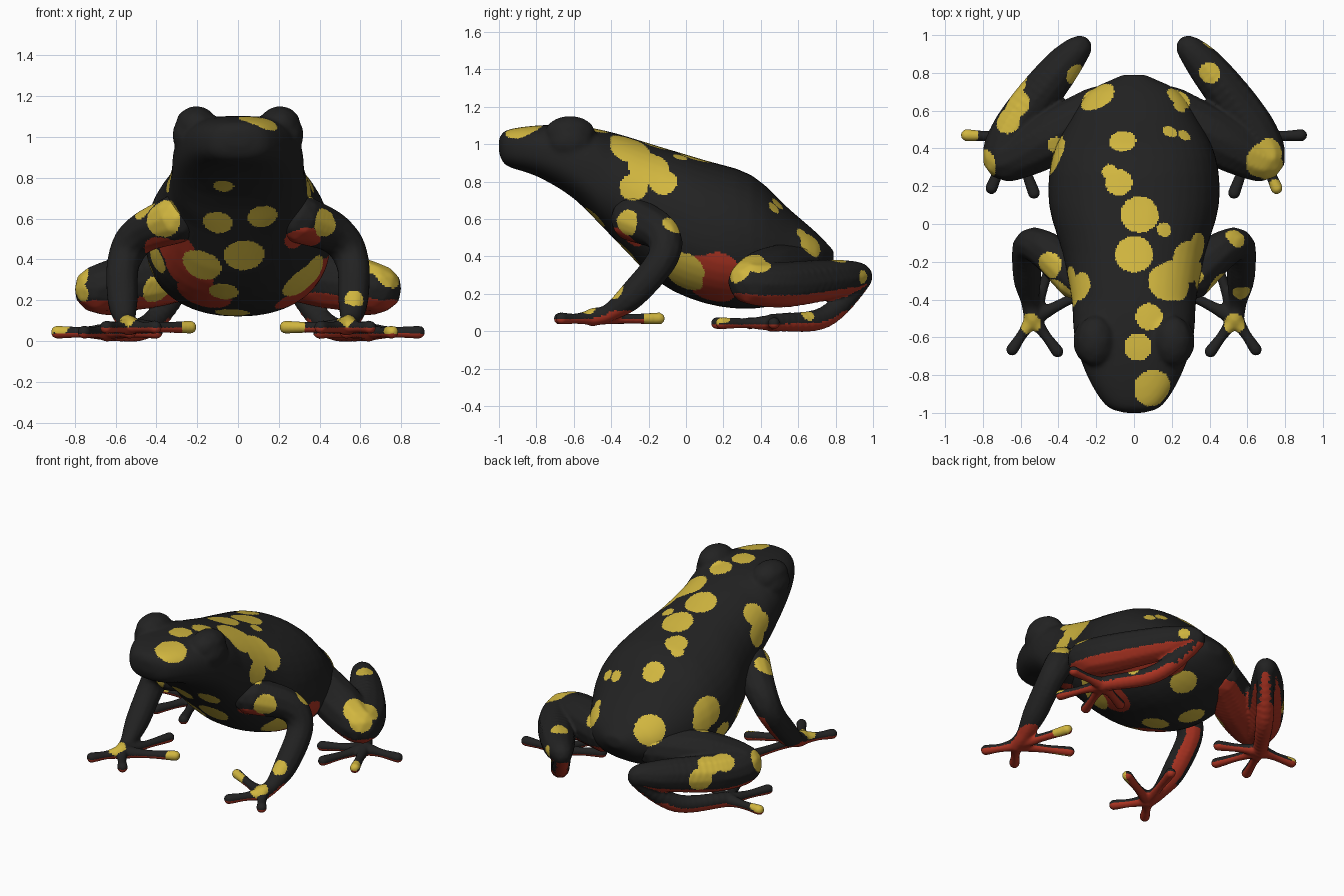
import bpy, bmesh, math
from mathutils import Vector, Matrix
from mathutils.bvhtree import BVHTree

if "Cube" in bpy.data.objects:
    bpy.data.objects.remove(bpy.data.objects["Cube"])


def material(name, rgb):
    m = bpy.data.materials.new(name)
    m.diffuse_color = (*rgb, 1)
    m.use_nodes = True
    m.node_tree.nodes["Principled BSDF"].inputs["Base Color"].default_value = m.diffuse_color
    return m


MATS = [material("black_skin", (0.016, 0.016, 0.016)),
        material("yellow_spots", (0.64, 0.47, 0.05)),
        material("red_underside", (0.42, 0.034, 0.016))]


def spline(points, steps):
    """Smooth curve through points of any dimension."""
    p = [Vector(q) for q in points]
    p = [2 * p[0] - p[1]] + p + [2 * p[-1] - p[-2]]
    out = [p[1]]
    for a, b, c, d in zip(p, p[1:], p[2:], p[3:]):
        for k in range(1, steps + 1):
            t = k / steps
            out.append(0.5 * (2 * b + (c - a) * t + (2 * a - 5 * b + 4 * c - d) * t * t
                              + (3 * b - a - 3 * c + d) * t ** 3))
    return out


def ball(bm, centre, radii):
    m = Matrix.Translation(centre) @ Matrix.Diagonal((*radii, 1))
    bmesh.ops.create_icosphere(bm, subdivisions=2, radius=1, matrix=m)


def finish(bm, name, voxel, smooth):
    """Fuse overlapping pieces into one smooth skin."""
    bmesh.ops.recalc_face_normals(bm, faces=bm.faces)
    raw = bpy.data.meshes.new(name + "_raw")
    bm.to_mesh(raw)
    bm.free()
    ob = bpy.data.objects.new(name, raw)
    bpy.context.collection.objects.link(ob)
    r = ob.modifiers.new("fuse", 'REMESH')
    r.mode, r.voxel_size = 'VOXEL', voxel
    s = ob.modifiers.new("soften", 'SMOOTH')
    s.factor, s.iterations = 0.5, smooth
    dg = bpy.context.evaluated_depsgraph_get()
    me = bpy.data.meshes.new_from_object(ob.evaluated_get(dg))
    ob.modifiers.clear()
    ob.data = me
    bpy.data.meshes.remove(raw)
    me.name = name
    for m in MATS:
        me.materials.append(m)
    me.polygons.foreach_set("use_smooth", [True] * len(me.polygons))
    return ob


# Body and head: rings of (y, bottom, top, half width)
STATIONS = [(-1, .955, 1.03, .05), (-.96, .885, 1.075, .15), (-.8, .83, 1.1, .25),
            (-.6, .71, 1.1, .315), (-.4, .51, 1.065, .33), (-.15, .265, .99, .38),
            (.1, .15, .915, .45), (.35, .12, .835, .435), (.55, .165, .655, .34),
            (.7, .25, .525, .24), (.79, .36, .43, .06)]
bm = bmesh.new()
rings, N = [], 40
for y, lo, hi, w in spline(STATIONS, 3):
    mid = lo + (hi - lo) * 0.47
    e = 0.78 if y < -.45 else 0.9        # the head is boxier
    ring = []
    for k in range(N):
        a = 2 * math.pi * k / N
        c, s = math.cos(a), math.sin(a)
        x = w * math.copysign(abs(c) ** e, c)
        h = (hi - mid if s > 0 else mid - lo) * math.copysign(abs(s) ** e, s)
        ring.append(bm.verts.new((x, y, mid + h)))
    rings.append(ring)
for r0, r1 in zip(rings, rings[1:]):
    for k in range(N):
        bm.faces.new((r0[k], r0[(k + 1) % N], r1[(k + 1) % N], r1[k]))
bm.faces.new(rings[0])
bm.faces.new(rings[-1])
# Eye bulges
for sx in (-1, 1):
    ball(bm, (sx * .205, -.62, 1.06), (.105, .14, .095))
    ball(bm, (sx * .245, -.62, 1.01), (.08, .12, .09))
parts = [finish(bm, "body", .0105, 18)]

# Limb centre lines (x, y, z, radius) and toe tips (x, y), for the right side
ARM = [(.3, -.28, .6, .125), (.48, -.13, .52, .1), (.56, -.125, .39, .085),
       (.565, -.28, .2, .077), (.55, -.41, .1, .05), (.535, -.5, .075, .05)]
FINGERS = [(.405, -.675), (.645, -.665), (.235, -.345), (.42, -.145)]
LEG = [(.2, .6, .34, .13), (.45, .45, .305, .15), (.68, .345, .26, .118),
       (.61, .53, .25, .125), (.4, .81, .28, .105), (.285, .935, .28, .06),
       (.44, .74, .075, .06), (.64, .46, .045, .05)]
TOES = [(.885, .47), (.755, .19), (.53, .165), (.4, .34)]


def build_limb(name, sx, main, tips, z):
    bm = bmesh.new()
    for x, y, h, r in spline(main, 9):
        ball(bm, (sx * x, y, h), (r, r, r))
    px, py, pz, _ = main[-1]
    for x, y in tips:
        knuckle = ((px + x) / 2, (py + y) / 2, z, .029)
        for qx, qy, qz, r in spline([(px, py, pz, .045), knuckle, (x, y, z, .034)], 8):
            ball(bm, (sx * qx, qy, qz), (r, r, r))
    return finish(bm, name, .01, 4)


for side, sx in (("left", -1), ("right", 1)):
    parts.append(build_limb(side + "_arm", sx, ARM, FINGERS, .068))
    parts.append(build_limb(side + "_leg", sx, LEG, TOES, .043))

# Patches are projected onto the skin from a view's direction
verts, polys = [], []
for ob in parts:
    n = len(verts)
    verts += [v.co.copy() for v in ob.data.vertices]
    polys += [[i + n for i in p.vertices] for p in ob.data.polygons]
tree = BVHTree.FromPolygons(verts, polys)
RAYS = {"top": lambda a, b: ((a, b, 3), (0, 0, -1)),
        "below": lambda a, b: ((a, b, -3), (0, 0, 1)),
        "front": lambda a, b: ((a, -3, b), (0, 1, 0)),
        "right": lambda a, b: ((3, a, b), (-1, 0, 0)),
        "left": lambda a, b: ((-3, a, b), (1, 0, 0))}


def project(spots, view, radius, points):
    for a, b in points:
        o, d = RAYS[view](a, b)
        hit, normal, _, _ = tree.ray_cast(Vector(o), Vector(d))
        if hit:
            spots.append((hit, normal, radius * radius))


def inside(c, n, spots):
    return any((c - h).length_squared < r2 and n.dot(m) > -.1 for h, m, r2 in spots)


yellow, red = [], []
# Spots on the back, head, thighs and hands
project(yellow, "top", .1, [(.1, -.87), (0, -.16), (.03, .05), (.17, -.31),
                            (.69, .33), (-.2, .68), (-.42, .36)])
project(yellow, "top", .072, [(.02, -.65), (.08, -.49), (-.08, .22), (-.06, .44),
                              (.24, .67), (-.67, .55), (-.45, -.22), (-.62, .64)])
project(yellow, "top", .057, [(.53, -.53), (-.55, -.53), (.54, -.07), (.4, .8),
                              (-.31, .79), (-.88, .47), (.755, .18)])
project(yellow, "top", .04, [(.16, -.03), (-.13, .28), (.19, .49)])
# Spots on the flanks
project(yellow, "right", .11, [(-.3, .98), (-.2, .88), (-.01, .29)])
project(yellow, "right", .075, [(-.12, .8), (-.28, .77), (.28, .33), (.38, .36),
                                (-.15, .07)])
project(yellow, "right", .037, [(.47, .66), (.62, .52), (.95, .29), (.65, .09)])
project(yellow, "left", .075, [(-.3, .8), (-.33, .92), (-.36, .86), (.4, .5),
                               (.23, .36), (.72, .27), (.32, .3)])
# Spots on the chest, belly and inner fingers
project(yellow, "front", .1, [(-.38, .6), (.03, .42), (.36, .33), (-.18, .37)])
project(yellow, "front", .073, [(-.1, .58), (.12, .61), (-.07, .24), (.43, .58),
                                (-.4, .25), (-.4, .4), (.26, .07)])
project(yellow, "front", .05, [(-.07, .76), (-.23, .07), (.57, .21), (-.77, .24)])
project(yellow, "below", .085, [(-.03, .17), (-.15, .38), (.1, .6)])
# Red patches on the chest and groin
project(red, "front", .14, [(-.32, .46), (-.25, .34), (-.17, .22)])
project(red, "front", .09, [(.32, .49), (.38, .18)])
project(red, "right", .12, [(.08, .3), (.17, .31), (.14, .21)])


def red_under(name, c, n):
    """Soles, palms, undersides of the thighs and inside of the left arm."""
    if name == "body":
        return False
    if c.z < .11:
        return n.z < -.15
    if "leg" in name:
        return c.z < .3 and n.z < (-.6 if c.x < 0 else -.5)
    return name == "left_arm" and n.y > .35 and n.x > -.2 and c.z < .4


# Yellow spots first, then red undersides and patches, else black
for ob in parts:
    for p in ob.data.polygons:
        c, n = p.center, p.normal
        if inside(c, n, yellow):
            p.material_index = 1
        elif red_under(ob.name, c, n) or inside(c, n, red):
            p.material_index = 2
